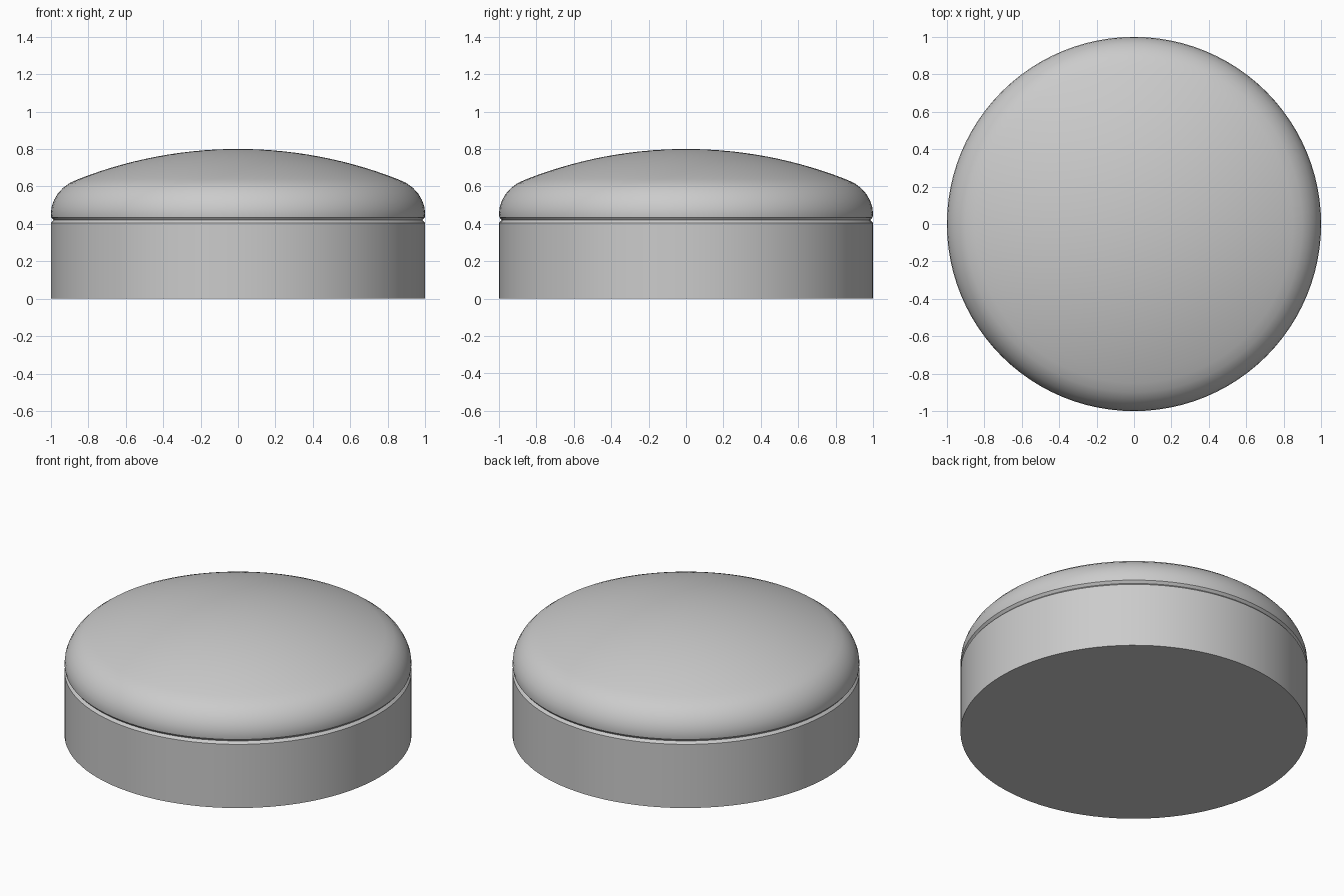
import bpy
import bmesh
import math

SEGMENTS = 96

cube = bpy.data.objects.get("Cube")
if cube:
    bpy.data.objects.remove(cube, do_unlink=True)

grey = bpy.data.materials.new("plain grey")
grey.use_nodes = True
grey.diffuse_color = (0.6, 0.6, 0.6, 1)
grey.node_tree.nodes["Principled BSDF"].inputs["Base Color"].default_value = (0.6, 0.6, 0.6, 1)


def lathe(name, profile):
    """Spin a profile of (radius, height) points, from axis to axis, about z."""
    bm = bmesh.new()
    verts = [bm.verts.new((r, 0, z)) for r, z in profile]
    edges = [bm.edges.new(pair) for pair in zip(verts, verts[1:])]
    bmesh.ops.spin(bm, geom=verts + edges, cent=(0, 0, 0), axis=(0, 0, 1),
                   angle=math.tau, steps=SEGMENTS)
    bmesh.ops.remove_doubles(bm, verts=bm.verts, dist=0.0005)
    bmesh.ops.recalc_face_normals(bm, faces=bm.faces)
    mesh = bpy.data.meshes.new(name)
    bm.to_mesh(mesh)
    bm.free()
    mesh.materials.append(grey)
    obj = bpy.data.objects.new(name, mesh)
    bpy.context.collection.objects.link(obj)
    bpy.ops.object.select_all(action="DESELECT")
    obj.select_set(True)
    bpy.context.view_layer.objects.active = obj
    bpy.ops.object.shade_smooth_by_angle(angle=math.radians(30))
    return obj


# Round base with a small chamfer at its upper edge
lathe("base", [(0, 0), (1, 0), (1, 0.405), (0.985, 0.42), (0, 0.42)])

# Lid: undercut lip, rounded rim, then a shallow dome
rim = [(0, 0.42), (0.985, 0.42), (0.998, 0.435), (1, 0.455), (0.996, 0.49),
       (0.984, 0.525), (0.964, 0.56), (0.935, 0.592), (0.9, 0.618), (0.85, 0.64)]
edge_r, edge_z = rim[-1]
rise = 0.8 - edge_z
radius = (edge_r ** 2 + rise ** 2) / (2 * rise)
sweep = math.asin(edge_r / radius)
STEPS = 14
dome = []
for i in range(1, STEPS + 1):
    a = sweep * (1 - i / STEPS)
    dome.append((radius * math.sin(a), 0.8 - radius * (1 - math.cos(a))))
lathe("domed_lid", rim + dome)
